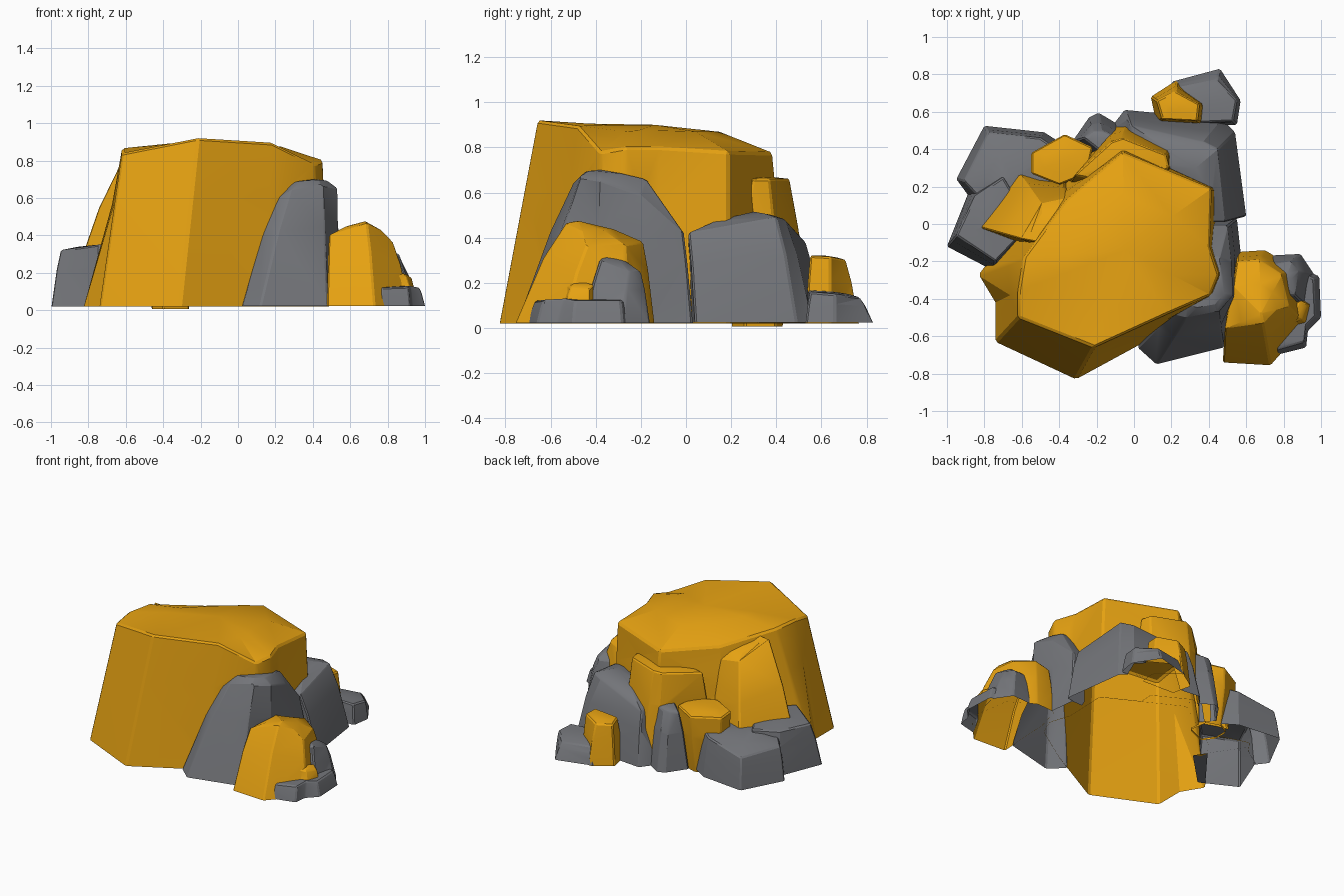
import bpy, bmesh
from mathutils import Vector
from mathutils.bvhtree import BVHTree

if "Cube" in bpy.data.objects:
    bpy.data.objects.remove(bpy.data.objects["Cube"])


def material(name, rgb):
    m = bpy.data.materials.new(name)
    m.diffuse_color = (*rgb, 1)
    m.use_nodes = True
    m.node_tree.nodes["Principled BSDF"].inputs["Base Color"].default_value = m.diffuse_color
    return m


ORANGE = material("amber stone", (0.79, 0.36, 0.006))
GREY = material("grey stone", (0.175, 0.18, 0.195))
rocks = []


def rock(name, mat, corners, peak, bulge=0.1, z0=0.02, soft=0.008, crown=0.6):
    """Faceted rock without a bottom. Each corner is (base x, base y, top x, top y, top z),
    counter-clockwise; bulge pushes the wall out, crown rounds the top."""
    z0 += 0.0007 * (len(rocks) % 7)
    bm = bmesh.new()
    rings = [[], [], [], []]
    apex = Vector(peak)
    for bx, by, tx, ty, tz in corners:
        b, t = Vector((bx, by, z0)), Vector((tx, ty, tz))
        m = b.lerp(t, 0.65)
        m.xy = b.xy.lerp(t.xy, 0.65 - bulge)
        c = t.lerp(apex, 0.45)
        c.z = t.z + (apex.z - t.z) * crown
        for ring, co in zip(rings, (b, m, t, c)):
            ring.append(bm.verts.new(co))
    tip = bm.verts.new(apex)
    n = len(corners)
    for i in range(n):
        j = (i + 1) % n
        for lo, hi in zip(rings, rings[1:]):
            bm.faces.new((lo[i], lo[j], hi[j], hi[i]))
        bm.faces.new((rings[3][i], rings[3][j], tip))
    me = bpy.data.meshes.new(name)
    bm.to_mesh(me)
    bm.free()
    me.materials.append(mat)
    ob = bpy.data.objects.new(name, me)
    bpy.context.collection.objects.link(ob)
    bev = ob.modifiers.new("worn_edges", 'BEVEL')
    bev.width = soft
    bev.segments = 1
    bev.limit_method = 'ANGLE'
    bev.angle_limit = 0.6
    rocks.append(ob)


def baked(ob):
    """Mesh of an object with its modifiers applied."""
    bpy.context.view_layer.update()
    dg = bpy.context.evaluated_depsgraph_get()
    return bpy.data.meshes.new_from_object(ob.evaluated_get(dg))


def trim_hidden_walls():
    """Keep only the outer skin of the cluster: cut away what is buried in another rock."""
    solids, trees = [], []
    for ob in rocks:
        me = baked(ob)
        bm = bmesh.new()
        bm.from_mesh(me)
        bmesh.ops.holes_fill(bm, edges=[e for e in bm.edges if e.is_boundary], sides=0)
        bmesh.ops.triangulate(bm, faces=bm.faces)
        bmesh.ops.recalc_face_normals(bm, faces=bm.faces)
        trees.append(BVHTree.FromBMesh(bm))
        bm.to_mesh(me)
        bm.free()
        solids.append(me)
    helpers = []
    for ob, me in zip(rocks, solids):
        h = bpy.data.objects.new("cutter_" + ob.name, me.copy())
        h.hide_render = True
        bpy.context.collection.objects.link(h)
        helpers.append(h)
        ob.modifiers.clear()
        ob.data = me
    results = []
    for i, ob in enumerate(rocks):
        for k, h in enumerate(helpers):
            if k != i and trees[i].overlap(trees[k]):
                mod = ob.modifiers.new("trim", 'BOOLEAN')
                mod.operation = 'DIFFERENCE'
                mod.solver = 'EXACT'
                mod.object = h
        me = baked(ob)
        if len(me.polygons) < 4:
            me = solids[i].copy()
        bm = bmesh.new()
        bm.from_mesh(me)
        bmesh.ops.triangulate(bm, faces=bm.faces)
        drop = []
        for f in bm.faces:
            c = f.calc_center_median()
            on_bottom = f.normal.z < -0.9 and c.z < 0.03
            if on_bottom or trees[i].find_nearest(c)[3] > 1e-4:
                drop.append(f)
        bmesh.ops.delete(bm, geom=drop, context='FACES')
        bm.to_mesh(me)
        bm.free()
        results.append(me)
    for ob, me in zip(rocks, results):
        ob.modifiers.clear()
        ob.data = me
    for h in helpers:
        bpy.data.objects.remove(h)


# Main boulder
rock("main_boulder", ORANGE, [
    (-.74, -.63, -.62, -.50, .84), (-.31, -.83, -.215, -.66, .92),
    (.15, -.58, .18, -.48, .895), (.44, -.39, .41, -.38, .78),
    (.49, -.27, .455, -.27, .80), (.44, -.12, .405, -.12, .80),
    (.45, .19, .415, .19, .78), (-.06, .46, -.06, .385, .775),
    (-.48, .18, -.36, .13, .79), (-.83, -.27, -.59, -.18, .86),
    (-.74, -.42, -.62, -.36, .865)], (-.05, -.14, .90), bulge=0, soft=.012, crown=.75)

# Amber rocks leaning on the back and left of the boulder
rock("left_slab", ORANGE, [
    (-.93, .01, -.61, -.08, .83), (-.50, -.15, -.50, -.10, .83),
    (-.20, .10, -.30, .08, .75), (-.38, .27, -.37, .14, .70),
    (-.68, .36, -.50, .11, .71)], (-.48, 0, .78), bulge=.08)
rock("back_shoulder", ORANGE, [
    (-.36, .20, -.32, .26, .64), (0, .05, 0, .20, .66),
    (.20, .20, .19, .30, .66), (.21, .42, .17, .37, .66),
    (-.03, .55, -.06, .46, .66), (-.14, .52, -.12, .44, .65)], (-.04, .34, .67))
rock("back_left_block", ORANGE, [
    (-.46, .28, -.55, .27, .43), (-.40, .20, -.40, .21, .45),
    (-.26, .26, -.25, .27, .45), (-.28, .40, -.22, .41, .44),
    (-.37, .43, -.37, .48, .42), (-.46, .38, -.55, .38, .42)],
    (-.39, .34, .45), bulge=-.25, z0=.005)

# Large grey rocks around the boulder
rock("front_right_grey", GREY, [
    (.02, -.66, .20, -.48, .59), (.12, -.75, .28, -.50, .64),
    (.48, -.66, .45, -.47, .67), (.54, -.40, .53, -.38, .655),
    (.57, -.15, .52, -.20, .59), (.55, .03, .50, -.01, .42),
    (.30, .03, .30, -.01, .42), (.10, -.45, .20, -.35, .60)],
    (.41, -.38, .70), bulge=.06, crown=.85)
rock("back_right_grey", GREY, [
    (.60, .04, .49, .01, .42), (.54, .49, .45, .40, .49),
    (.47, .56, .37, .44, .48), (-.05, .61, -.02, .53, .38),
    (-.15, .48, 0, .35, .42), (.20, .01, .30, .01, .42)],
    (.33, .30, .515))
rock("left_back_grey", GREY, [
    (-.95, .24, -.91, .23, .26), (-.70, -.10, -.65, -.05, .33),
    (-.30, .15, -.38, .18, .33), (-.37, .42, -.41, .40, .32),
    (-.48, .49, -.50, .46, .30), (-.80, .525, -.78, .49, .24)], (-.65, .25, .32))
rock("left_front_grey", GREY, [
    (-1, -.12, -.95, -.06, .32), (-.75, -.25, -.74, -.20, .35),
    (-.50, 0, -.55, 0, .35), (-.70, .30, -.70, .25, .33),
    (-.88, .18, -.85, .15, .32)], (-.75, 0, .35))
rock("back_spike_grey", GREY, [
    (-.33, .44, -.27, .46, .42), (-.20, .30, -.14, .36, .46),
    (-.03, .50, -.10, .47, .43), (-.19, .595, -.17, .50, .42),
    (-.24, .57, -.22, .50, .42)], (-.18, .46, .44))

# Cluster on the right
rock("right_amber", ORANGE, [
    (.475, -.74, .485, -.56, .40), (.73, -.755, .69, -.53, .465),
    (.92, -.54, .83, -.44, .36), (.88, -.25, .79, -.27, .37),
    (.70, -.14, .67, -.19, .38), (.55, -.15, .55, -.20, .36),
    (.50, -.33, .53, -.33, .42)], (.68, -.48, .475))
rock("right_grey", GREY, [
    (.65, -.45, .70, -.40, .30), (.93, -.45, .86, -.38, .30),
    (.97, -.28, .88, -.25, .25), (.89, -.16, .84, -.20, .25),
    (.70, -.17, .72, -.22, .26)], (.80, -.34, .32))
rock("right_low_grey", GREY, [
    (.62, -.60, .66, -.56, .11), (.76, -.70, .77, -.67, .12),
    (.92, -.66, .91, -.63, .125), (.93, -.57, .92, -.54, .13),
    (1, -.50, .97, -.49, .12), (.99, -.28, .96, -.29, .12),
    (.88, -.23, .87, -.25, .13), (.70, -.25, .70, -.28, .13)], (.85, -.45, .13))
rock("right_pebble", ORANGE, [
    (.80, -.56, .82, -.54, .19), (.94, -.55, .90, -.51, .18),
    (.955, -.43, .93, -.43, .17), (.89, -.39, .89, -.41, .19),
    (.78, -.47, .80, -.46, .20)], (.86, -.48, .205), soft=.004)

# Cluster at the back
rock("back_low_grey", GREY, [
    (.28, .53, .30, .54, .17), (.55, .53, .53, .55, .16),
    (.57, .66, .55, .66, .15), (.46, .83, .44, .77, .135),
    (.20, .76, .24, .73, .14)], (.42, .66, .16))
rock("back_amber", ORANGE, [
    (.12, .54, .15, .56, .31), (.37, .53, .34, .55, .32),
    (.38, .64, .35, .64, .315), (.23, .77, .22, .71, .30),
    (.09, .68, .12, .66, .30)], (.24, .62, .32))

trim_hidden_walls()
bpy.ops.object.select_all(action='DESELECT')
for ob in rocks:
    ob.select_set(True)
bpy.context.view_layer.objects.active = rocks[0]
bpy.ops.object.shade_smooth_by_angle(angle=0.36)
